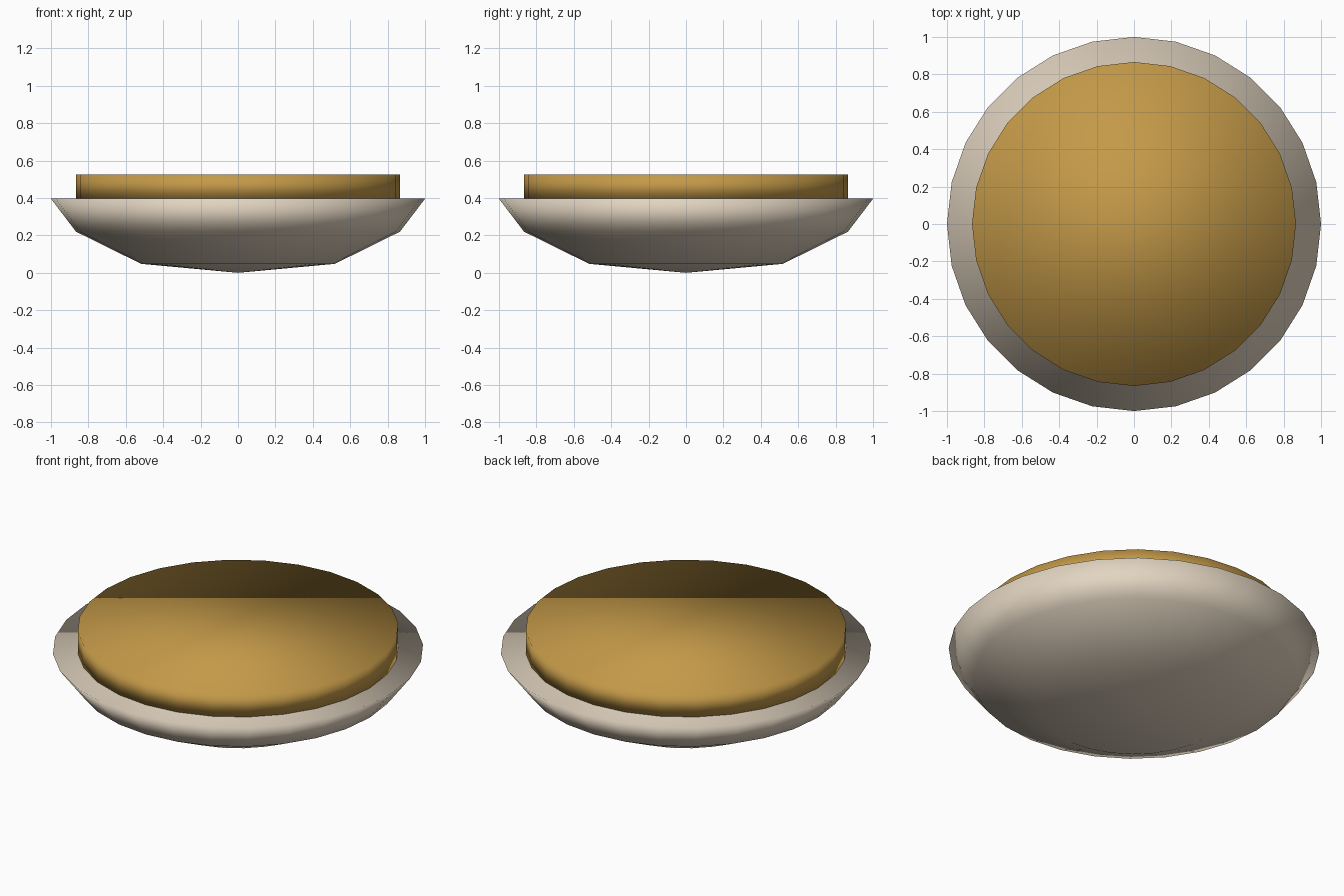
import bpy
import bmesh
from math import cos, sin, tau

cube = bpy.data.objects.get("Cube")
if cube:
    bpy.data.objects.remove(cube, do_unlink=True)

SIDES = 28


def make_material(name, rgb):
    mat = bpy.data.materials.new(name)
    mat.use_nodes = True
    mat.diffuse_color = (*rgb, 1)
    mat.node_tree.nodes["Principled BSDF"].inputs["Base Color"].default_value = (*rgb, 1)
    return mat


def lathe(name, profile, mat):
    """Turn a (radius, height) profile, bottom to top, with a flat cap on top.
    A first radius of zero makes a pointed base, otherwise the base is flat."""
    bm = bmesh.new()
    rings = []
    for r, z in profile:
        if r == 0:
            rings.append([bm.verts.new((0, 0, z))] * SIDES)
        else:
            rings.append([bm.verts.new((r * cos(tau * i / SIDES), r * sin(tau * i / SIDES), z))
                          for i in range(SIDES)])
    for low, high in zip(rings, rings[1:]):
        for i in range(SIDES):
            j = (i + 1) % SIDES
            corners = [low[i], low[j], high[j], high[i]]
            bm.faces.new(list(dict.fromkeys(corners)))
    bm.faces.new(rings[-1])
    if profile[0][0] > 0:
        bm.faces.new(rings[0][::-1])
    bmesh.ops.recalc_face_normals(bm, faces=bm.faces[:])
    # Soft shading runs over the rims as well
    for face in bm.faces:
        face.smooth = True
    mesh = bpy.data.meshes.new(name)
    bm.to_mesh(mesh)
    bm.free()
    mesh.materials.append(mat)
    obj = bpy.data.objects.new(name, mesh)
    bpy.context.collection.objects.link(obj)
    return obj


cream = make_material("cream ceramic", (0.76, 0.66, 0.53))
gold = make_material("golden brown", (0.55, 0.32, 0.065))

# Shallow bowl with a slightly pointed base
lathe("bowl", [(0, 0), (0.518, 0.048), (0.866, 0.22), (1, 0.396)], cream)

# Flat round filling resting on the bowl
lathe("filling", [(0.866, 0.395), (0.866, 0.526)], gold)
